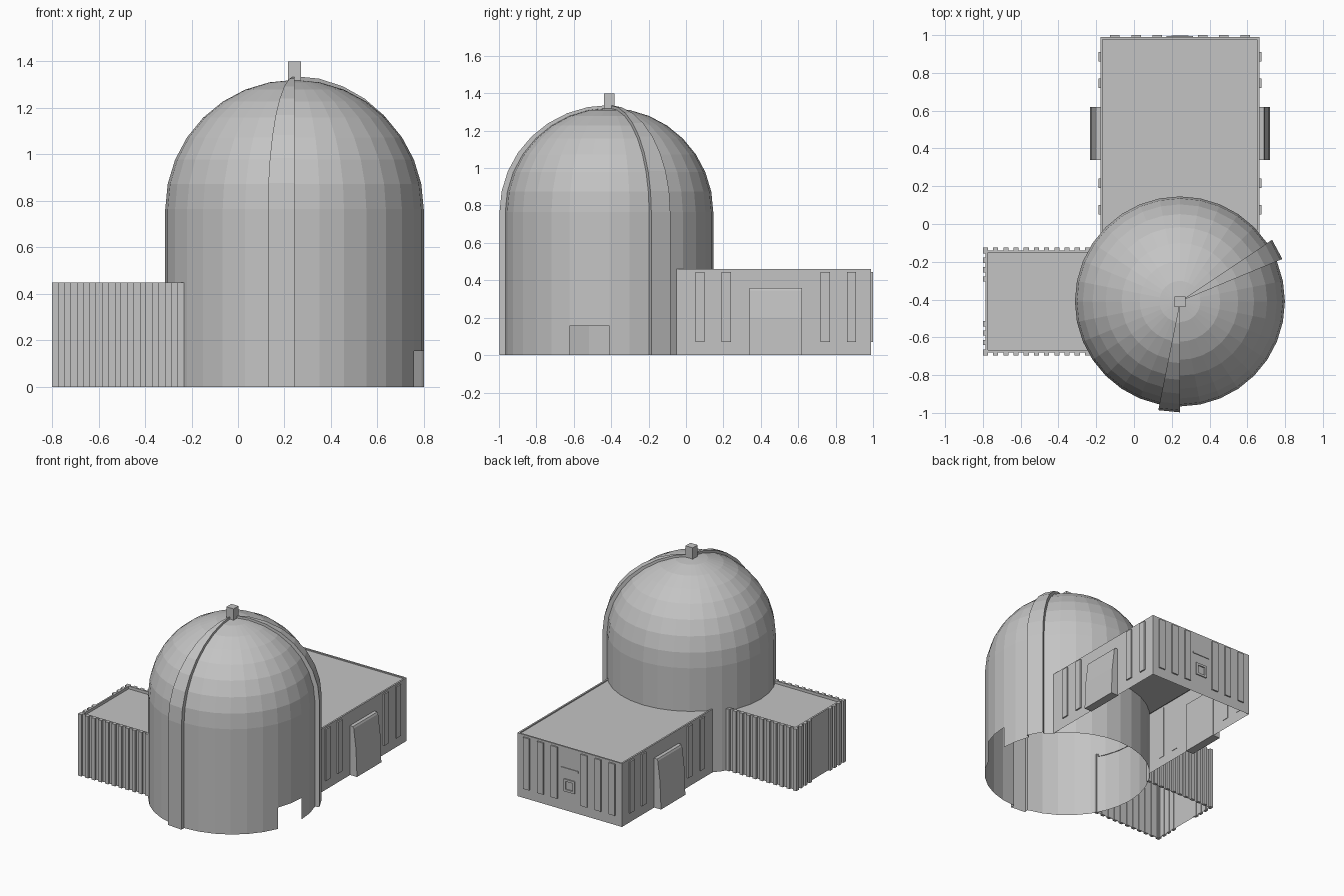
import bpy, bmesh, math

if "Cube" in bpy.data.objects:
    bpy.data.objects.remove(bpy.data.objects["Cube"])

CX, CY, R = 0.243, -0.41, 0.556      # dome centre and radius
RIB_R = 0.587                        # outer radius of the two raised ribs
SEG, STEP = 32, 2 * math.pi / 32

grey = bpy.data.materials.new("plain grey")
grey.diffuse_color = (0.55, 0.55, 0.55, 1)
grey.use_nodes = True
grey.node_tree.nodes["Principled BSDF"].inputs["Base Color"].default_value = grey.diffuse_color


def finish(name, bm, fix=True):
    bmesh.ops.remove_doubles(bm, verts=bm.verts[:], dist=1e-5)
    if fix:
        bmesh.ops.recalc_face_normals(bm, faces=bm.faces[:])
    me = bpy.data.meshes.new(name)
    bm.to_mesh(me)
    bm.free()
    me.materials.append(grey)
    ob = bpy.data.objects.new(name, me)
    bpy.context.collection.objects.link(ob)


def poly(bm, pts):
    return bm.faces.new([bm.verts.new(p) for p in pts])


def box(bm, x0, x1, y0, y1, z0, z1):
    g = bmesh.ops.create_cube(bm, size=1)
    for v in g["verts"]:
        v.co = (x1 if v.co.x > 0 else x0, y1 if v.co.y > 0 else y0, z1 if v.co.z > 0 else z0)


# Dome: open-bottomed shell, two columns pushed out as ribs, a low doorway left out
def ring_points(rib):
    r, rise = (RIB_R, 0.572) if rib else (R, 0.556)
    rows = [(r, 0.0), (r, 0.155)]
    rows += [(r * math.cos(i * STEP), 0.765 + rise * math.sin(i * STEP)) for i in range(9)]
    return rows


def at(row, k):
    return (CX + row[0] * math.cos(k * STEP), CY + row[0] * math.sin(k * STEP), row[1])


ribs, door = (2, 23), (30, 31)
bm = bmesh.new()
for k in range(SEG):
    rows = ring_points(k in ribs)
    for i, (a, b) in enumerate(zip(rows, rows[1:])):
        if k in door and i == 0:
            continue
        pts = [at(a, k), at(a, k + 1), at(b, k + 1), at(b, k)]
        poly(bm, pts[:3] if b[0] < 1e-6 else pts)
    if k in ribs:                    # rib side walls
        low = ring_points(False)
        for i in range(len(rows) - 1):
            for e in (k, k + 1):
                pts = [at(low[i], e), at(rows[i], e), at(rows[i + 1], e), at(low[i + 1], e)]
                poly(bm, pts if e == k else pts[::-1])
finish("dome", bm, fix=False)

# Finial block on the dome
bm = bmesh.new()
box(bm, 0.214, 0.272, -0.439, -0.383, 1.31, 1.40)
finish("dome_finial", bm)


# Annexes: walls, parapet rim and recessed roof, with one end curved to meet the dome
def outline(corners):
    start, end = corners[0], corners[-1]
    a0 = math.atan2(end[1] - CY, end[0] - CX)
    a1 = math.atan2(start[1] - CY, start[0] - CX)
    d = (a1 - a0 + math.pi) % (2 * math.pi) - math.pi
    arc = [(CX + 0.55 * math.cos(a0 + d * i / 8), CY + 0.55 * math.sin(a0 + d * i / 8))
           for i in range(1, 8)]
    return corners + arc


def annex(name, corners_at, inset, top, roof):
    bm = bmesh.new()
    out, inn = outline(corners_at(0)), outline(corners_at(inset))
    for i in range(3):
        a, b, c, d = out[i], out[i + 1], inn[i + 1], inn[i]
        poly(bm, [(*a, 0), (*b, 0), (*b, top), (*a, top)])
        poly(bm, [(*a, top), (*b, top), (*c, top), (*d, top)])
        poly(bm, [(*d, top), (*c, top), (*c, roof), (*d, roof)])
    poly(bm, [(*p, roof) for p in inn])
    finish(name, bm)


def half_chord(h):
    return math.sqrt(0.55 ** 2 - h ** 2)


def back_corners(i):
    h = 0.421 - i
    y = CY + half_chord(h)
    return [(CX + h, y), (CX + h, 0.99 - i), (CX - h, 0.99 - i), (CX - h, y)]


def side_corners(i):
    h = 0.27 - i
    x = CX - half_chord(h)
    return [(x, CY + h), (-0.785 + i, CY + h), (-0.785 + i, CY - h), (x, CY - h)]


annex("back_hall", back_corners, 0.012, 0.46, 0.452)
annex("side_block", side_corners, 0.012, 0.45, 0.43)

# Pilaster strips on the back hall
bm = bmesh.new()
for s in (-1, 1):
    for y in (0.075, 0.215, 0.745, 0.885):
        xs = sorted((CX + s * 0.418, CX + s * 0.431))
        box(bm, *xs, y - 0.025, y + 0.025, 0.07, 0.445)
    for dx in (0.12, 0.232, 0.345):
        box(bm, CX + s * dx - 0.025, CX + s * dx + 0.025, 0.985, 1.0, 0.07, 0.445)
finish("hall_pilasters", bm)

# Sloped buttress bays on both sides of the hall
for s, name in ((-1, "left_bay"), (1, "right_bay")):
    bm = bmesh.new()
    prof = [(0.415, 0), (0.476, 0), (0.468, 0.2), (0.45, 0.345), (0.444, 0.358), (0.415, 0.36)]
    f = poly(bm, [(CX + s * x, 0.34, z) for x, z in prof])
    g = bmesh.ops.extrude_face_region(bm, geom=[f])
    vs = [v for v in g["geom"] if isinstance(v, bmesh.types.BMVert)]
    bmesh.ops.translate(bm, verts=vs, vec=(0, 0.28, 0))
    finish(name, bm)

# Back window frame with recess, and a blank plate above it
bm = bmesh.new()
for s in (-1, 1):
    box(bm, CX + s * 0.037 - 0.008, CX + s * 0.037 + 0.008, 0.988, 0.998, 0.14, 0.23)
    box(bm, CX - 0.03, CX + 0.03, 0.988, 0.998, 0.177 + s * 0.037, 0.193 + s * 0.037)
finish("back_window_frame", bm)
bm = bmesh.new()
box(bm, CX - 0.07, CX + 0.07, 0.988, 0.995, 0.297, 0.31)
finish("back_plate", bm)

# Corrugation ribs around the side block, plain gap mid-way on its outer end
bm = bmesh.new()
for i in range(11):
    x = -0.80 + i * 0.054
    box(bm, x, x + 0.027, CY + 0.265, CY + 0.285, 0, 0.45)
    box(bm, x, x + 0.027, CY - 0.285, CY - 0.265, 0, 0.45)
for s in (-1, 1):
    for d in (0.118, 0.168, 0.218, 0.268):
        y = CY + s * d
        box(bm, -0.80, -0.78, y - 0.0135, y + 0.0135, 0, 0.45)
finish("side_block_ribs", bm)
